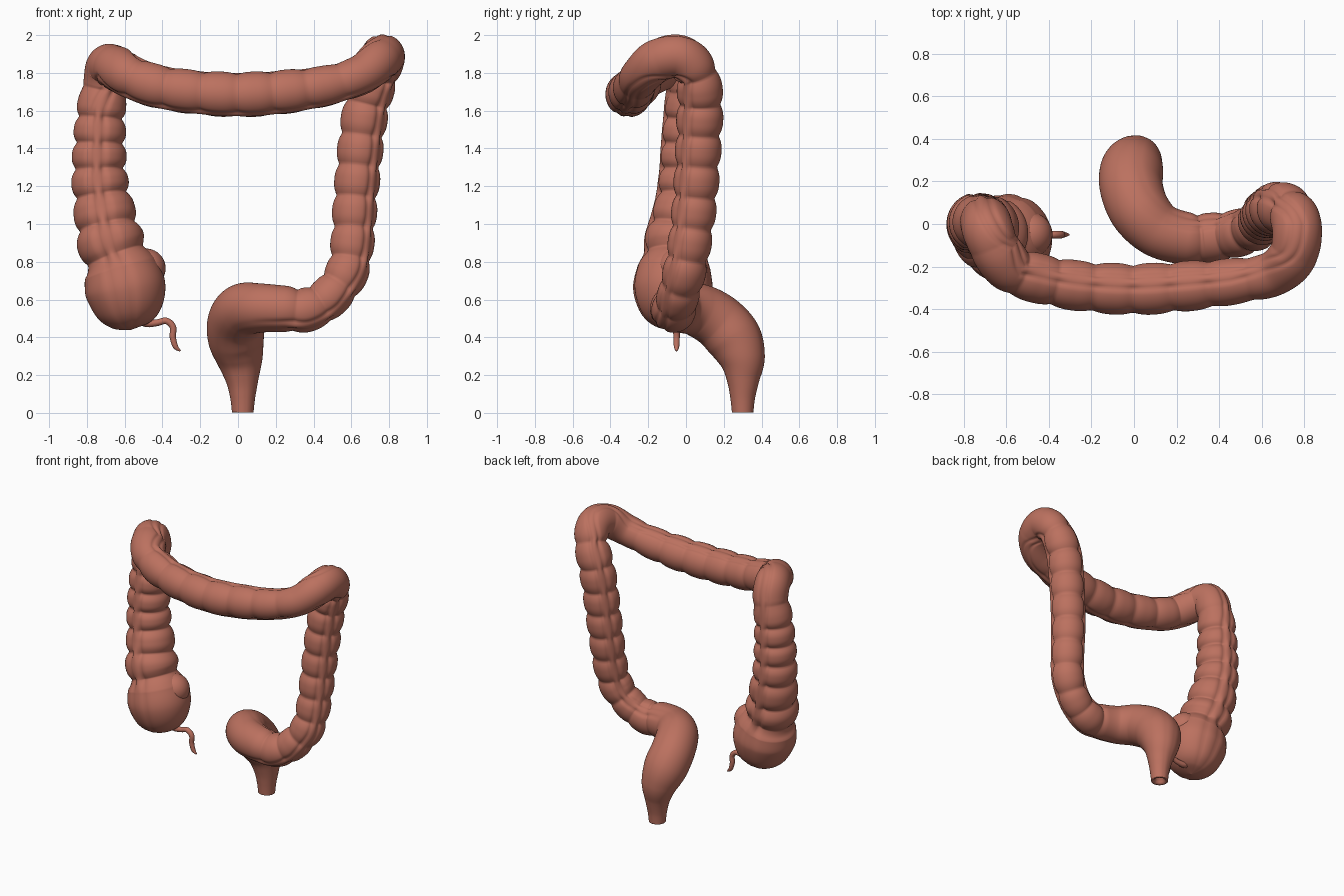
import bpy, bmesh, math
from mathutils import Vector

mat = bpy.data.materials.new("flesh_pink")
mat.diffuse_color = (0.50, 0.165, 0.115, 1)


def catmull(a, b, c, d, t):
    return 0.5 * (2 * b + (c - a) * t + (2 * a - 5 * b + 4 * c - d) * t * t
                  + (3 * b - a - 3 * c + d) * t ** 3)


def sweep(name, sections, sides, steps, hollow_end=False):
    """Tube through (x, y, z, radius) points, with pouches and two muscle bands."""
    rows = [tuple(p) + (sp, dep, band) + d
            for sp, dep, band, d, pts in sections for p in pts]
    n = len(rows)
    samples = []
    for i in range(n - 1):
        q = [rows[max(i - 1, 0)], rows[i], rows[i + 1], rows[min(i + 2, n - 1)]]
        for k in range(steps + (i == n - 2)):
            t = k / steps
            smooth = [catmull(q[0][j], q[1][j], q[2][j], q[3][j], t) for j in range(4)]
            linear = [q[1][j] * (1 - t) + q[2][j] * t for j in range(4, 10)]
            samples.append(smooth + linear)
    bm = bmesh.new()
    rings, phase = [], 0.0
    for i, s in enumerate(samples):
        p = Vector(s[:3])
        lo, hi = samples[max(i - 5, 0)], samples[min(i + 5, len(samples) - 1)]
        tan = (Vector(hi[:3]) - Vector(lo[:3])).normalized()
        if i:
            phase += (p - Vector(samples[i - 1][:3])).length / s[4]
        u = Vector(s[7:10])
        u = (u - tan * u.dot(tan)).normalized()
        v = tan.cross(u)
        crease = (1 - abs(math.sin(math.pi * phase))) ** 1.4
        ring = []
        for k in range(sides):
            a = 2 * math.pi * k / sides
            off = min(abs((a + math.pi) % (2 * math.pi) - math.pi), abs(a - math.pi))
            flat = math.exp(-(off / 0.2) ** 2)
            groove = math.exp(-((off - 0.26) / 0.11) ** 2)
            f = 1 - s[5] * crease * (1 - flat) - s[6] * (0.07 * groove + 0.03 * flat)
            ring.append(bm.verts.new(p + (u * math.cos(a) + v * math.sin(a)) * max(s[3], 0.001) * f))
        rings.append(ring)
    if hollow_end:  # rim turned inward into a short opening
        for scale, depth in ((0.8, 0.0), (0.6, 0.012), (0.45, 0.05)):
            rings.append([bm.verts.new(p + (w.co - p) * scale - tan * depth) for w in ring])
    for r0, r1 in zip(rings, rings[1:]):
        for k in range(sides):
            m = (k + 1) % sides
            bm.faces.new((r0[k], r0[m], r1[m], r1[k]))
    bm.faces.new(rings[0])
    bm.faces.new(rings[-1])
    finish(name, bm)


def finish(name, bm):
    bmesh.ops.recalc_face_normals(bm, faces=bm.faces)
    for f in bm.faces:
        f.smooth = True
    me = bpy.data.meshes.new(name)
    bm.to_mesh(me)
    bm.free()
    me.materials.append(mat)
    ob = bpy.data.objects.new(name, me)
    bpy.context.collection.objects.link(ob)


# each section: pouch spacing, pouch depth, band strength, band direction, points
cecum = (9.0, 0.0, 0.5, (0.1, 1, 0), [
    (-0.565, -0.07, 0.44, 0.0), (-0.569, -0.07, 0.463, 0.10), (-0.578, -0.07, 0.53, 0.172),
    (-0.595, -0.07, 0.65, 0.213), (-0.622, -0.063, 0.76, 0.198)])
lower_ascending = (0.175, 0.17, 1.0, (0.1, 1, 0), [
    (-0.65, -0.055, 0.835, 0.175), (-0.678, -0.045, 0.92, 0.18), (-0.71, -0.015, 1.08, 0.163)])
ascending = (0.135, 0.17, 1.0, (0.1, 1, 0), [
    (-0.733, 0.0, 1.25, 0.15), (-0.733, 0.005, 1.43, 0.142), (-0.725, 0.01, 1.6, 0.132)])
hepatic_bend = (0.2, 0.05, 0.9, (-0.1, 0.9, 0.5), [
    (-0.70, 0.01, 1.74, 0.122), (-0.685, -0.035, 1.83, 0.12), (-0.645, -0.13, 1.825, 0.12)])
transverse = (0.185, 0.11, 0.9, (0, 0.3, 1), [
    (-0.57, -0.215, 1.78, 0.117), (-0.44, -0.258, 1.732, 0.118), (-0.25, -0.292, 1.70, 0.119),
    (0, -0.307, 1.685, 0.122), (0.25, -0.292, 1.70, 0.119), (0.48, -0.268, 1.735, 0.109)])
splenic_bend = (0.3, 0.04, 0.8, (0, 0.5, 0.9), [
    (0.65, -0.235, 1.79, 0.106), (0.745, -0.15, 1.865, 0.117), (0.767, -0.03, 1.885, 0.117)])
descending = (0.165, 0.16, 1.0, (-0.76, 0.65, 0.1), [
    (0.742, 0.055, 1.80, 0.117), (0.69, 0.075, 1.66, 0.124), (0.66, 0.07, 1.5, 0.124),
    (0.638, 0.06, 1.3, 0.122), (0.62, 0.045, 1.1, 0.12), (0.606, 0.02, 0.9, 0.117),
    (0.575, -0.01, 0.74, 0.115)])
sigmoid = (0.14, 0.10, 0.9, (-0.1, 0.65, 0.75), [
    (0.48, -0.045, 0.61, 0.112), (0.36, -0.065, 0.545, 0.118), (0.25, -0.068, 0.55, 0.123)])
rectum = (3.0, 0.0, 0.15, (0, 0.65, 0.75), [
    (0.12, -0.03, 0.555, 0.13), (0.03, 0.06, 0.545, 0.142), (-0.012, 0.17, 0.485, 0.148),
    (-0.01, 0.255, 0.39, 0.148), (0.01, 0.298, 0.28, 0.122), (0.022, 0.302, 0.17, 0.086),
    (0.025, 0.3, 0.08, 0.066), (0.025, 0.3, 0.003, 0.057)])
sweep("large_intestine", [cecum, lower_ascending, ascending, hepatic_bend, transverse,
                          splenic_bend, descending, sigmoid, rectum], 72, 18, True)

# appendix: thin curling tail below the cecum
sweep("appendix", [(9.0, 0.0, 0.0, (0, 1, 0.01), [
    (-0.53, -0.055, 0.50, 0.03), (-0.48, -0.05, 0.475, 0.022), (-0.43, -0.05, 0.477, 0.018),
    (-0.38, -0.05, 0.487, 0.018), (-0.345, -0.05, 0.455, 0.018), (-0.345, -0.05, 0.40, 0.017),
    (-0.33, -0.05, 0.35, 0.014), (-0.305, -0.05, 0.328, 0.004)])], 14, 8)

# valve bump: rounded shoulder on the inner side of the cecum
bm = bmesh.new()
bmesh.ops.create_uvsphere(bm, u_segments=32, v_segments=20, radius=0.105)
for vert in bm.verts:
    vert.co += Vector((-0.488, -0.05, 0.765))
finish("cecum_valve_bump", bm)
